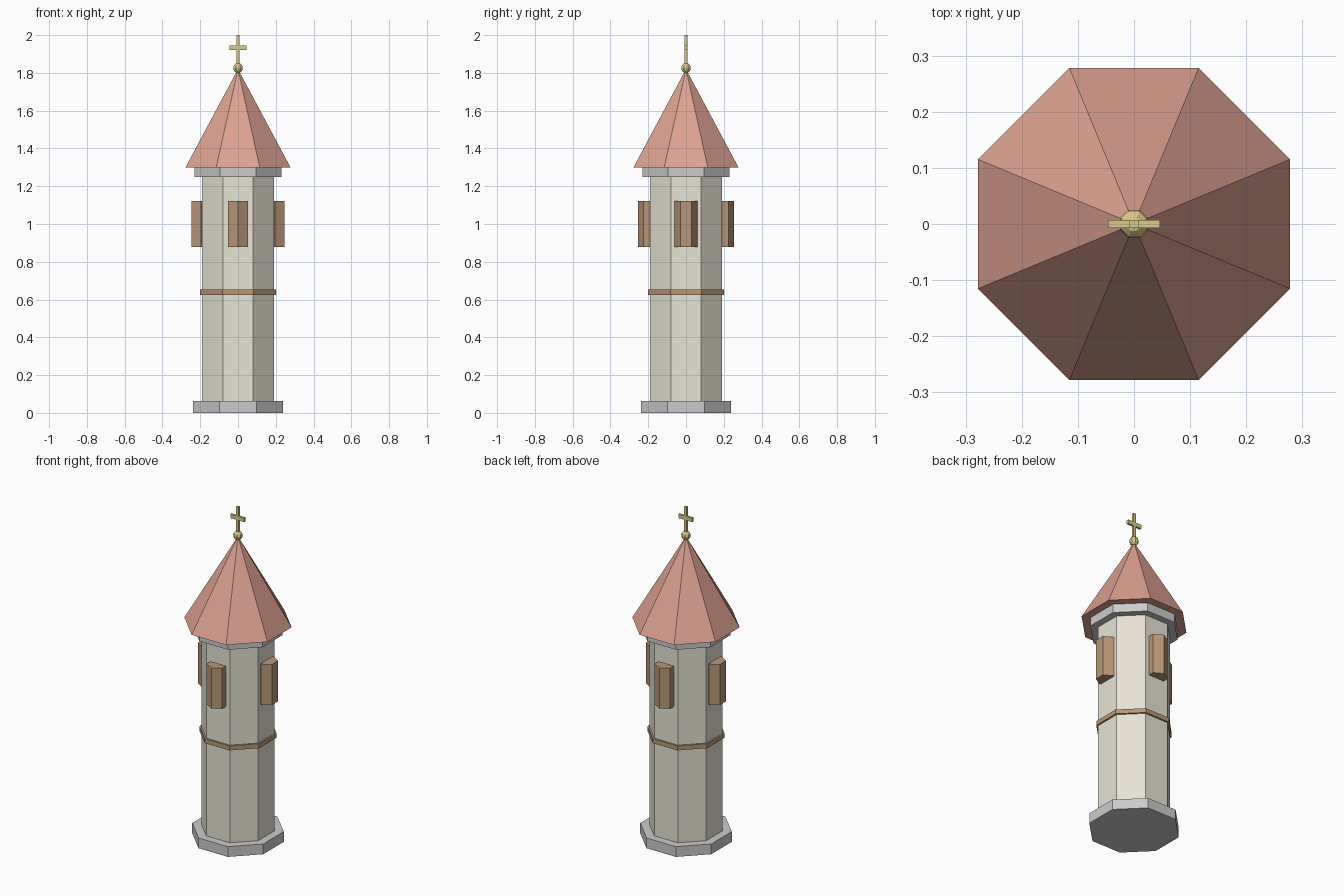
import bpy, math
from mathutils import Matrix

if "Cube" in bpy.data.objects:
    bpy.data.objects.remove(bpy.data.objects["Cube"])

OCT = math.cos(math.pi / 8)


def material(name, rgb):
    m = bpy.data.materials.new(name)
    m.diffuse_color = (*rgb, 1)
    m.use_nodes = True
    m.node_tree.nodes["Principled BSDF"].inputs["Base Color"].default_value = m.diffuse_color
    return m


plaster = material("plaster", (0.80, 0.77, 0.66))
tile = material("roof_tile", (0.72, 0.36, 0.28))
wood = material("wood", (0.48, 0.31, 0.18))
gold = material("gold", (0.72, 0.60, 0.25))


def finish(name, mat, turn=0):
    ob = bpy.context.object
    ob.name = name
    ob.data.transform(Matrix.Rotation(turn, 4, 'Z'))
    if mat:
        ob.data.materials.append(mat)
    return ob


def octagon(name, half_width, z0, z1, mat=None, tip=None):
    """Eight-sided prism (or spire) with flats facing the axes."""
    r = half_width / OCT
    bpy.ops.mesh.primitive_cone_add(vertices=8, radius1=r, radius2=r if tip is None else tip,
                                    depth=z1 - z0, location=(0, 0, (z0 + z1) / 2))
    return finish(name, mat, math.pi / 8)


def box(name, size, z, mat):
    bpy.ops.mesh.primitive_cube_add(size=1, location=(0, 0, z))
    ob = finish(name, mat)
    ob.data.transform(Matrix.Diagonal((*size, 1)))


# Tower stack
octagon("base_plinth", 0.237, 0, 0.062)
octagon("tower_body", 0.19, 0.06, 1.25, plaster)
octagon("string_band", 0.20, 0.625, 0.652, wood)
octagon("cornice", 0.231, 1.248, 1.30)
octagon("roof", 0.278, 1.30, 1.82, tile, tip=0)

# Six-sided louvre bays, one on each axis face
for side, (dx, dy) in {"front": (0, -1), "right": (1, 0), "back": (0, 1), "left": (-1, 0)}.items():
    bpy.ops.mesh.primitive_cylinder_add(vertices=6, radius=0.06, depth=0.245,
                                        location=(0.195 * dx, 0.195 * dy, 1.0))
    # make sure a corner points along y
    v = bpy.context.object.data.vertices[0].co
    finish("louvre_" + side, wood, math.pi / 2 - math.atan2(v.y, v.x))

# Finial ball and cross
bpy.ops.mesh.primitive_uv_sphere_add(segments=8, ring_count=6, radius=0.027, location=(0, 0, 1.826))
finish("finial_ball", gold, math.pi / 8)
box("cross_post", (0.016, 0.014, 0.16), 1.92, gold)
box("cross_arm", (0.092, 0.014, 0.024), 1.932, gold)
